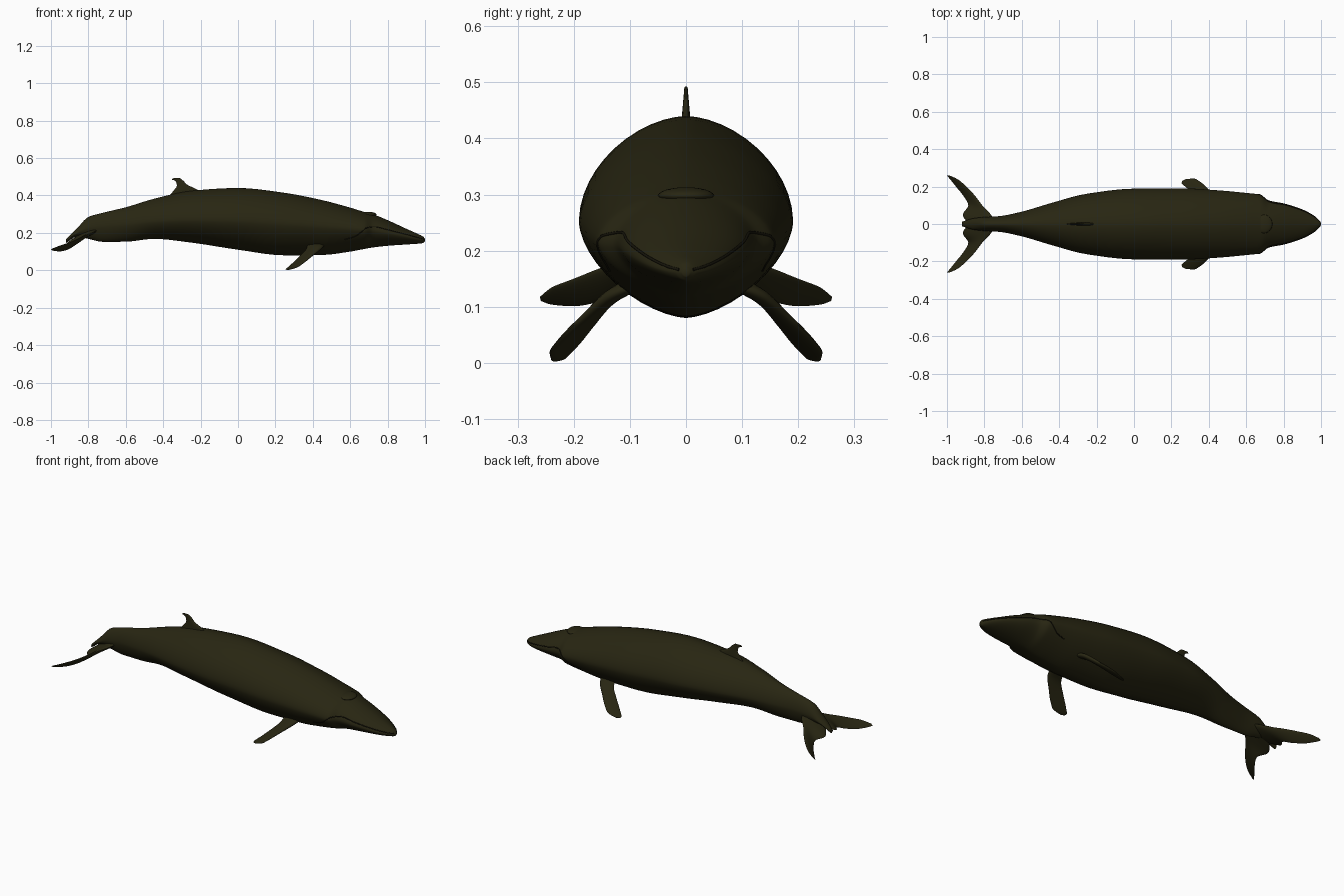
import bpy, bmesh, math
from mathutils import Vector
from mathutils.bvhtree import BVHTree

if "Cube" in bpy.data.objects:
    bpy.data.objects.remove(bpy.data.objects["Cube"], do_unlink=True)


def material(name, colour):
    m = bpy.data.materials.new(name)
    m.use_nodes = True
    m.diffuse_color = colour
    bsdf = m.node_tree.nodes["Principled BSDF"]
    bsdf.inputs["Base Color"].default_value = colour
    bsdf.inputs["Roughness"].default_value = 0.7
    return m


skin = material("dark olive skin", (0.021, 0.019, 0.006, 1))
seam = material("dark mouth seam", (0.008, 0.007, 0.003, 1))


def resample(rows, per_span):
    """Smooth rows of numbers with a cubic that avoids overshoot."""
    def slope(i, k):
        if i in (0, len(rows) - 1):
            j = max(1, i) if i else 1
            return (rows[j][k] - rows[j - 1][k]) / (rows[j][0] - rows[j - 1][0])
        a = (rows[i][k] - rows[i - 1][k]) / (rows[i][0] - rows[i - 1][0])
        b = (rows[i + 1][k] - rows[i][k]) / (rows[i + 1][0] - rows[i][0])
        return 2 * a * b / (a + b) if a * b > 0 else 0
    out = []
    for i in range(len(rows) - 1):
        h = rows[i + 1][0] - rows[i][0]
        for s in range(per_span):
            t = s / per_span
            row = [rows[i][0] + h * t]
            for k in range(1, len(rows[0])):
                row.append((2*t**3 - 3*t*t + 1) * rows[i][k] + (3*t*t - 2*t**3) * rows[i+1][k]
                           + h * ((t**3 - 2*t*t + t) * slope(i, k) + (t**3 - t*t) * slope(i+1, k)))
            out.append(row)
    return out + [list(rows[-1])]


def skin_rings(name, rings):
    """Join rings of points into one closed smooth surface."""
    bm = bmesh.new()
    loops = [[bm.verts.new(p) for p in ring] for ring in rings]
    n = len(loops[0])
    for a, b in zip(loops, loops[1:]):
        for i in range(n):
            bm.faces.new((a[i], a[(i + 1) % n], b[(i + 1) % n], b[i]))
    bm.faces.new(loops[0])
    bm.faces.new(loops[-1])
    bmesh.ops.recalc_face_normals(bm, faces=bm.faces)
    mesh = bpy.data.meshes.new(name)
    bm.to_mesh(mesh)
    bm.free()
    mesh.materials.append(skin)
    ob = bpy.data.objects.new(name, mesh)
    bpy.context.collection.objects.link(ob)
    smooth(ob)
    return ob


def smooth(ob, degrees=50):
    bpy.ops.object.select_all(action="DESELECT")
    ob.select_set(True)
    bpy.context.view_layer.objects.active = ob
    bpy.ops.object.shade_smooth_by_angle(angle=math.radians(degrees))


def blade(name, sections, side=1, points=20):
    """Loft a fin from (leading point, trailing point, half thickness) rows."""
    flat = [[i, *lead, *trail, thick] for i, (lead, trail, thick) in enumerate(sections)]
    rows = resample(flat, 5)
    mids = [(Vector(r[1:4]) + Vector(r[4:7])) / 2 for r in rows]
    rings = []
    for i, r in enumerate(rows):
        lead, trail = Vector(r[1:4]), Vector(r[4:7])
        span = mids[min(i + 1, len(mids) - 1)] - mids[max(i - 1, 0)]
        normal = span.cross(trail - lead).normalized()
        ring = []
        for k in range(points):
            a = 2 * math.pi * k / points
            t = (1 - math.cos(a)) / 2
            p = lead.lerp(trail, t) + normal * (r[7] * math.sin(a) * (1.25 - 0.6 * t))
            ring.append((p.x, p.y * side, p.z))
        rings.append(ring)
    return skin_rings(name, rings)


# Body stations: x, top, bottom, half width, height of widest line
stations = [
    (-0.92, 0.165, 0.145, 0.012, 0.155),
    (-0.86, 0.225, 0.180, 0.030, 0.200),
    (-0.80, 0.285, 0.168, 0.037, 0.225),
    (-0.72, 0.308, 0.152, 0.042, 0.235),
    (-0.60, 0.337, 0.153, 0.066, 0.245),
    (-0.45, 0.382, 0.168, 0.110, 0.262),
    (-0.25, 0.425, 0.148, 0.162, 0.270),
    (0.00, 0.440, 0.110, 0.189, 0.265),
    (0.25, 0.414, 0.080, 0.191, 0.250),
    (0.45, 0.375, 0.082, 0.180, 0.235),
    (0.60, 0.335, 0.100, 0.166, 0.222),
    (0.675, 0.312, 0.114, 0.157, 0.215),
    (0.72, 0.300, 0.122, 0.126, 0.212),
    (0.80, 0.268, 0.131, 0.110, 0.200),
    (0.90, 0.222, 0.138, 0.078, 0.180),
    (0.96, 0.195, 0.142, 0.046, 0.167),
    (0.99, 0.180, 0.146, 0.020, 0.162),
    (1.00, 0.168, 0.154, 0.006, 0.161),
]
rings = []
for x, top, bottom, half, wide in resample(stations, 5):
    ring = []
    for k in range(48):
        a = 2 * math.pi * k / 48
        c, s = math.cos(a), math.sin(a)
        power = 2 / (1.75 if s > 0 else 1.6)
        reach = top - wide if s > 0 else wide - bottom
        ring.append((x, math.copysign(half * abs(c) ** power, c),
                     wide + math.copysign(reach * abs(s) ** power, s)))
    rings.append(ring)
body = skin_rings("body", rings)

# Raised blowhole mound on the brow
bpy.ops.mesh.primitive_uv_sphere_add(segments=24, ring_count=12, radius=1, location=(0.695, 0, 0.298))
mound = bpy.context.object
mound.name = "blowhole_mound"
mound.scale = (0.045, 0.05, 0.015)
mound.data.materials.append(skin)
smooth(mound)

# Hooked dorsal fin
blade("dorsal_fin", [
    ((-0.18, 0, 0.405), (-0.38, 0, 0.385), 0.009),
    ((-0.225, 0, 0.435), (-0.345, 0, 0.425), 0.008),
    ((-0.272, 0, 0.458), (-0.327, 0, 0.452), 0.006),
    ((-0.295, 0, 0.481), (-0.332, 0, 0.474), 0.004),
    ((-0.315, 0, 0.493), (-0.345, 0, 0.482), 0.003),
    ((-0.345, 0, 0.493), (-0.355, 0, 0.485), 0.002),
])

# Mirrored flippers and tail flukes
flipper = [
    ((0.465, 0.095, 0.135), (0.375, 0.095, 0.150), 0.014),
    ((0.450, 0.135, 0.120), (0.365, 0.130, 0.115), 0.013),
    ((0.400, 0.185, 0.080), (0.325, 0.162, 0.070), 0.010),
    ((0.355, 0.225, 0.043), (0.280, 0.195, 0.028), 0.007),
    ((0.320, 0.243, 0.018), (0.255, 0.218, 0.006), 0.004),
    ((0.280, 0.240, 0.005), (0.258, 0.230, 0.003), 0.002),
]
fluke = [
    ((-0.74, 0, 0.225), (-0.885, 0, 0.165), 0.014),
    ((-0.765, 0.05, 0.208), (-0.915, 0.05, 0.142), 0.012),
    ((-0.812, 0.10, 0.188), (-0.886, 0.10, 0.130), 0.009),
    ((-0.850, 0.15, 0.170), (-0.912, 0.15, 0.110), 0.007),
    ((-0.896, 0.20, 0.150), (-0.952, 0.20, 0.101), 0.005),
    ((-0.945, 0.24, 0.134), (-0.984, 0.24, 0.104), 0.003),
    ((-0.988, 0.26, 0.118), (-1.0, 0.258, 0.110), 0.001),
]
# Mouth seam heights along x, laid onto the body surface
lips = resample([(0.57, 0.165), (0.62, 0.178), (0.66, 0.205), (0.69, 0.228), (0.73, 0.233),
                 (0.80, 0.217), (0.90, 0.192), (0.995, 0.166)], 5)
tree = BVHTree.FromPolygons([v.co for v in body.data.vertices],
                            [p.vertices for p in body.data.polygons])
for label, side in (("left", 1), ("right", -1)):
    blade(label + "_flipper", flipper, side)
    blade(label + "_fluke", fluke, side)
    hits = [tree.ray_cast(Vector((x, side, z)), Vector((0, -side, 0)))[0] for x, z in lips]
    hits = [h for h in hits if h]
    curve = bpy.data.curves.new(label + "_mouth_seam", "CURVE")
    curve.dimensions = "3D"
    curve.bevel_depth = 0.0025
    curve.bevel_resolution = 2
    curve.use_fill_caps = True
    line = curve.splines.new("POLY")
    line.points.add(len(hits) - 1)
    for point, h in zip(line.points, hits):
        point.co = (*h, 1)
    curve.materials.append(seam)
    bpy.context.collection.objects.link(bpy.data.objects.new(label + "_mouth_seam", curve))
